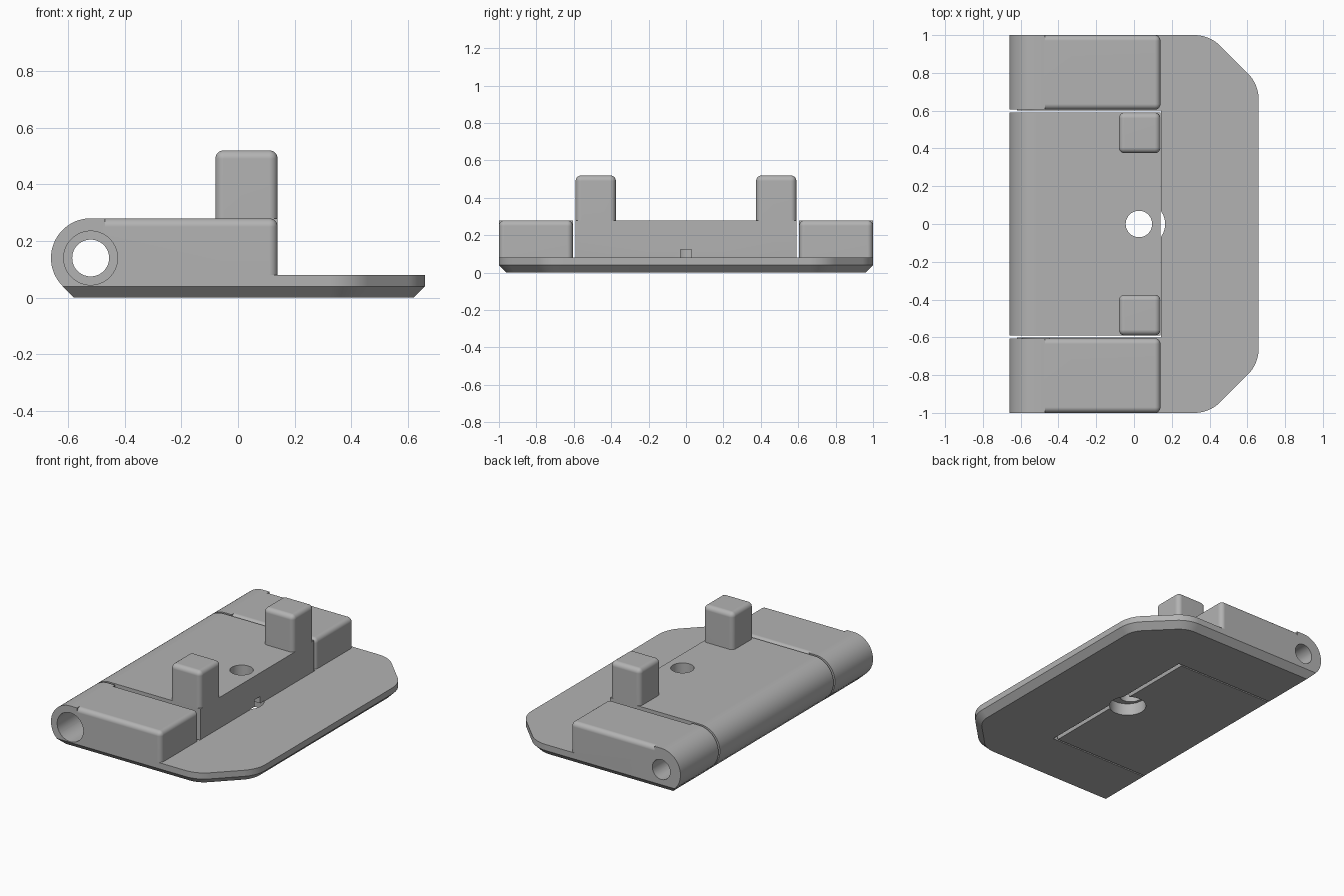
import bpy, bmesh, math
from mathutils import Vector, Matrix

cube = bpy.data.objects.get("Cube")
if cube:
    bpy.data.objects.remove(cube, do_unlink=True)

grey = bpy.data.materials.new("plain grey")
grey.use_nodes = True
colour = (0.45, 0.45, 0.45, 1)
grey.diffuse_color = colour
grey.node_tree.nodes["Principled BSDF"].inputs["Base Color"].default_value = colour

HINGE = Vector((-0.52, 0, 0.14))   # hinge axis
END_X = 0.14                       # end of the raised block
R = 0.14


def to_object(bm, name):
    bmesh.ops.recalc_face_normals(bm, faces=bm.faces)
    mesh = bpy.data.meshes.new(name)
    bm.to_mesh(mesh)
    bm.free()
    mesh.materials.append(grey)
    obj = bpy.data.objects.new(name, mesh)
    bpy.context.collection.objects.link(obj)
    return obj


def box(name, lo, hi, radius=0, rounded=None):
    """Box whose edges are filleted where rounded(centre, direction) holds."""
    bm = bmesh.new()
    bmesh.ops.create_cube(bm, size=1)
    for v in bm.verts:
        v.co = [l + (c + 0.5) * (h - l) for l, h, c in zip(lo, hi, v.co)]
    if radius:
        edges = [e for e in bm.edges if rounded((e.verts[0].co + e.verts[1].co) / 2)]
        bmesh.ops.bevel(bm, geom=edges, offset=radius, segments=6,
                        profile=0.5, affect='EDGES')
    return to_object(bm, name)


def cylinder(name, centre, radius, depth, axis):
    bm = bmesh.new()
    turn = Matrix.Rotation(math.pi / 2, 4, 'X') if axis == 'Y' else Matrix()
    bmesh.ops.create_cone(bm, cap_ends=True, segments=64, radius1=radius, radius2=radius,
                          depth=depth, matrix=Matrix.Translation(centre) @ turn)
    return to_object(bm, name)


def extrude_y(name, profile, y0, y1):
    bm = bmesh.new()
    rings = [[bm.verts.new((x, y, z)) for x, z in profile] for y in (y0, y1)]
    skin(bm, rings)
    return to_object(bm, name)


def skin(bm, rings):
    n = len(rings[0])
    for a, b in zip(rings, rings[1:]):
        for i in range(n):
            j = (i + 1) % n
            bm.faces.new((a[i], a[j], b[j], b[i]))
    bm.faces.new(rings[0])
    bm.faces.new(rings[-1])


def combine(target, other, operation):
    mod = target.modifiers.new("join", 'BOOLEAN')
    mod.operation = operation
    mod.solver = 'EXACT'
    mod.object = other
    bpy.context.view_layer.objects.active = target
    with bpy.context.temp_override(object=target, active_object=target):
        bpy.ops.object.modifier_apply(modifier=mod.name)
    bpy.data.objects.remove(other, do_unlink=True)


def finish(obj):
    bpy.ops.object.select_all(action='DESELECT')
    obj.select_set(True)
    bpy.context.view_layer.objects.active = obj
    bpy.ops.object.shade_smooth_by_angle(angle=math.radians(30))
    obj.modifiers.new("even shading", 'WEIGHTED_NORMAL').keep_sharp = True


# Barrel curve from the top round to the lower chamfer
barrel = [(HINGE.x + R * math.cos(a), HINGE.z + R * math.sin(a))
          for a in (math.radians(90 + 135 * i / 24) for i in range(25))]


# Base plate: clipped, rounded corners and a chamfered underside
def outline(inset):
    r = 0.193 - inset
    half = []
    for cx, cy, start in ((0.467, 0.66, 0), (0.32, 0.807, 45)):
        for i in range(9):
            a = math.radians(start + 45 * i / 8)
            half.append((cx + r * math.cos(a), cy + r * math.sin(a)))
    half.append((-0.619 + inset, 1 - inset))
    return half + [(x, -y) for x, y in reversed(half)]


bm = bmesh.new()
skin(bm, [[bm.verts.new((x, y, z)) for x, y in outline(inset)]
          for inset, z in ((0.04, 0), (0, 0.04), (0, 0.08))])
base = to_object(bm, "base_plate")

# Hinge ears with filleted blocks at both ends
for side in (-1, 1):
    y0, y1 = sorted((side * 0.605, side))
    ear = extrude_y("ear", barrel + [(-0.47, barrel[-1][1]), (-0.47, 2 * R)], y0, y1)
    combine(base, ear, 'UNION')
    block = box("ear_block", (-0.48, y0, 0.05), (END_X, y1, 2 * R), 0.03,
                lambda c: (c.z > 0.27 and c.x > -0.4) or (0.1 < c.z < 0.2 and c.x > 0))
    combine(base, block, 'UNION')

# Opening for the centre flap, pin holes and underside bore
combine(base, box("slot", (-1, -0.6, -0.1), (END_X + 0.003, 0.6, 0.5)), 'DIFFERENCE')
combine(base, cylinder("pin_hole", HINGE, 0.065, 3, 'Y'), 'DIFFERENCE')
combine(base, cylinder("pin_head", HINGE + Vector((0, -0.85, 0)), 0.095, 0.6, 'Y'), 'DIFFERENCE')
combine(base, cylinder("bore", (0.052, 0, 0), 0.113, 0.3, 'Z'), 'DIFFERENCE')
finish(base)

# Centre flap with two upright posts
flap = extrude_y("centre_flap", barrel + [(-0.578, 0), (0.115, 0), (END_X, 0.08),
                                          (END_X, 2 * R)], -0.59, 0.59)
for side in (-1, 1):
    y0, y1 = sorted((side * 0.375, side * 0.59))
    post = box("post", (-0.08, y0, 0.2), (END_X, y1, 0.52), 0.03, lambda c: c.z > 0.25)
    combine(flap, post, 'UNION')

# Flap holes: pin, screw, wide lower bore and end notch
combine(flap, cylinder("pin_hole", HINGE, 0.065, 3, 'Y'), 'DIFFERENCE')
combine(flap, cylinder("screw_hole", (0.026, 0, 0), 0.07, 2, 'Z'), 'DIFFERENCE')
combine(flap, cylinder("bore", (0.052, 0, 0), 0.113, 0.16, 'Z'), 'DIFFERENCE')
combine(flap, box("notch", (0.05, -0.03, -0.1), (0.2, 0.03, 0.125)), 'DIFFERENCE')
finish(flap)
